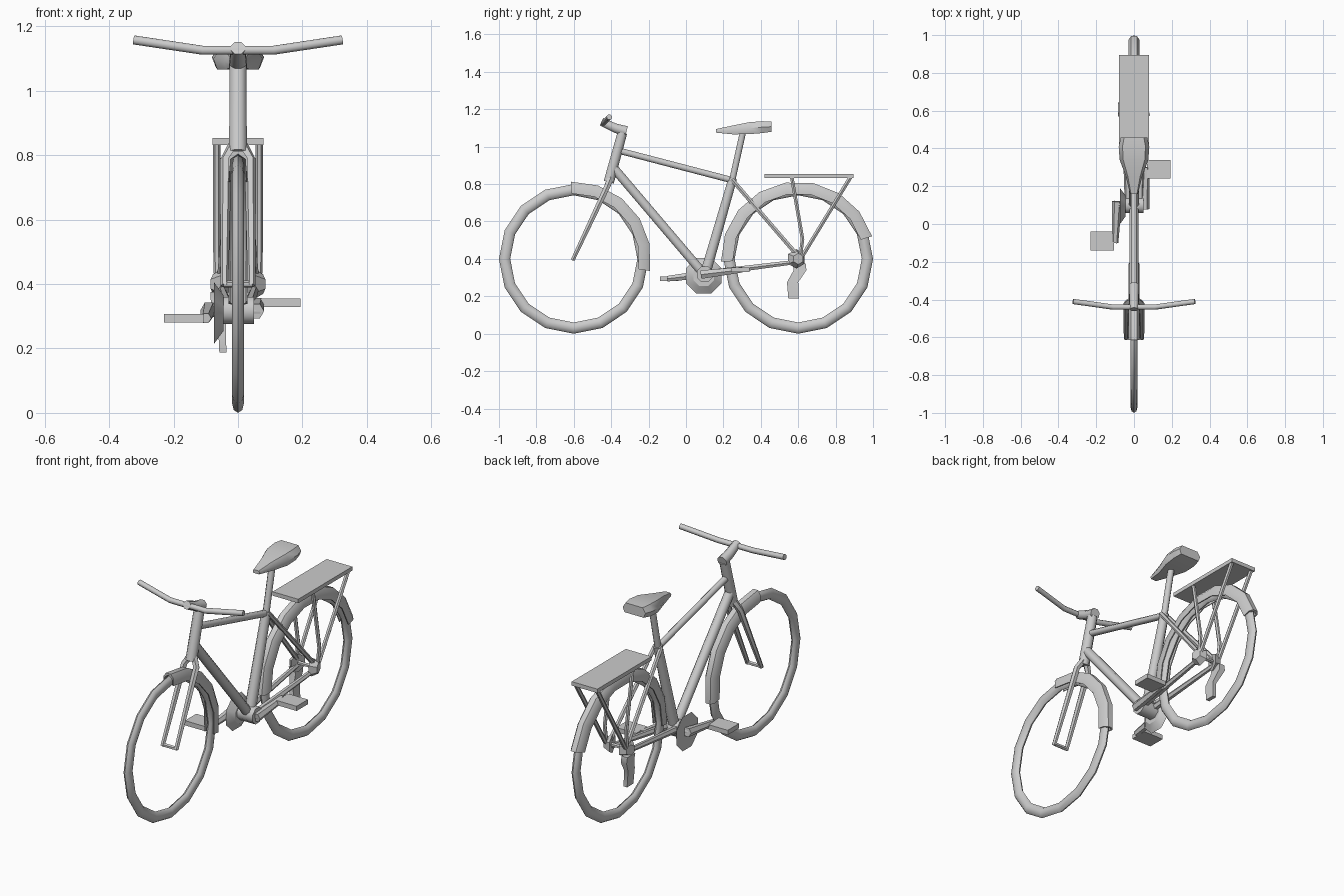
import bpy, bmesh, math
from mathutils import Vector

if "Cube" in bpy.data.objects:
    bpy.data.objects.remove(bpy.data.objects["Cube"])

BB = Vector((0, 0.1, 0.318))          # crank axis


def loft(name, rings, loop=False, mirror=False, angle=45):
    """Skin equal-sized rings of points, capped unless they form a loop."""
    bm = bmesh.new()
    vr = [[bm.verts.new(p) for p in r] for r in rings]
    n = len(vr[0])
    pairs = list(zip(vr, vr[1:])) + ([(vr[-1], vr[0])] if loop else [])
    for a, b in pairs:
        for i in range(n):
            j = (i + 1) % n
            bm.faces.new((a[i], a[j], b[j], b[i]))
    if not loop:
        bm.faces.new(vr[0])
        bm.faces.new(vr[-1])
    bmesh.ops.recalc_face_normals(bm, faces=bm.faces)
    me = bpy.data.meshes.new(name)
    bm.to_mesh(me)
    bm.free()
    me.shade_smooth()
    me.set_sharp_from_angle(angle=math.radians(angle))
    ob = bpy.data.objects.new(name, me)
    bpy.context.collection.objects.link(ob)
    if mirror:
        ob.modifiers.new("mirror", 'MIRROR').use_axis[0] = True
    return ob


def tube(name, pts, radii, sides=8, mirror=False, angle=50):
    """Round tube through pts with one radius, or one per point."""
    pts = [Vector(p) for p in pts]
    if not isinstance(radii, (list, tuple)):
        radii = [radii] * len(pts)
    d = (pts[-1] - pts[0]).normalized()
    ref = Vector((0, 0, 1)) if abs(d.x) > 0.8 else Vector((1, 0, 0))
    rings = []
    for i, p in enumerate(pts):
        t = (pts[min(i + 1, len(pts) - 1)] - pts[max(i - 1, 0)]).normalized()
        u = t.cross(ref).normalized()
        v = t.cross(u)
        rings.append([p + radii[i] * (u * math.cos(a) + v * math.sin(a))
                      for a in (math.tau * (k + 0.5) / sides for k in range(sides))])
    return loft(name, rings, mirror=mirror, angle=angle)


def revolve(name, section, y, start, end, steps, loop=False):
    """Sweep an (x, radius) section around a wheel axle at y."""
    rings = []
    for i in range(steps if loop else steps + 1):
        a = math.radians(start + (end - start) * i / steps)
        rings.append([(x, y + r * math.cos(a), 0.4 + r * math.sin(a)) for x, r in section])
    return loft(name, rings, loop=loop)


def box(name, c, size):
    x, y, z = (s / 2 for s in size)
    c = Vector(c)
    return loft(name, [[c + Vector((sx * x, a * y, b * z))
                        for a, b in ((-1, -1), (1, -1), (1, 1), (-1, 1))] for sx in (-1, 1)])


# Wheels
tyre = [(0.03 * 0.62 * math.sin(a), 0.37 + 0.03 * math.cos(a))
        for a in (math.tau * k / 8 for k in range(8))]
for label, y in (("front", -0.6), ("rear", 0.6)):
    revolve(label + "_wheel", tyre, y, -90, 270, 16, loop=True)

# Mudguards: thin channels over the tyres
guard = [(-0.03, 0.35), (-0.03, 0.392), (-0.015, 0.413), (0.015, 0.413), (0.03, 0.392),
         (0.03, 0.35), (0.025, 0.35), (0.023, 0.388), (0, 0.404), (-0.023, 0.388), (-0.025, 0.35)]
revolve("front_mudguard", guard, -0.6, -9, 92, 5)
revolve("rear_mudguard", guard, 0.6, 17, 182, 8)

# Frame tubes
tube("head_tube", [(0, -0.413, 0.81), (0, -0.34, 1.075)], [0.03, 0.028])
tube("top_tube", [(0, -0.345, 0.975), (0, 0.25, 0.82)], 0.018)
tube("down_tube", [(0, -0.39, 0.89), (0, 0.09, 0.325)], 0.026)
tube("seat_tube", [(0, 0.103, 0.32), (0, 0.25, 0.83)], [0.03, 0.025])
tube("seat_post", [(0, 0.245, 0.81), (0, 0.305, 1.08)], 0.018)
tube("seat_stay", [(0.018, 0.245, 0.825), (0.052, 0.595, 0.42)], 0.013, 6, mirror=True)
tube("chain_stay", [(0.03, 0.1, 0.322), (0.052, 0.6, 0.385)], [0.019, 0.013], 6, mirror=True)
tube("bottom_bracket", [(-0.05, *BB.yz), (0.05, *BB.yz)], 0.046)

# Fork
tube("fork_blade", [(0.012, -0.405, 0.828), (0.038, -0.422, 0.785), (0.042, -0.605, 0.395)],
     [0.02, 0.018, 0.012], 6, mirror=True)
tube("front_axle", [(-0.045, -0.602, 0.4), (0.045, -0.602, 0.4)], 0.011, 6)

# Stem and handlebar
tube("stem", [(0, -0.318, 1.082), (0, -0.375, 1.098), (0, -0.452, 1.133)], [0.03, 0.027, 0.023])
tube("handlebar", [(-0.323, -0.41, 1.158), (-0.11, -0.44, 1.126),
                   (0.11, -0.44, 1.126), (0.323, -0.41, 1.158)], 0.015)

# Saddle: rings from nose to tail (y, half width, bottom, top)
loft("saddle", [[(-w * 0.75, y, hi), (w * 0.75, y, hi), (w, y, (lo + hi) / 2),
                 (w * 0.85, y, lo), (-w * 0.85, y, lo), (-w, y, (lo + hi) / 2)]
                for y, w, lo, hi in ((0.16, 0.021, 1.075, 1.094), (0.25, 0.043, 1.066, 1.113),
                                     (0.34, 0.076, 1.067, 1.131), (0.41, 0.081, 1.073, 1.136),
                                     (0.458, 0.07, 1.08, 1.134))])

# Cranks, pedals and chainring
for side, s, x0, x1, xp in (("left", 1, 0.055, 0.064, 0.132), ("right", -1, -0.09, -0.1, -0.168)):
    end = BB + Vector((x1, 0.2 * s, 0.024 * s))
    tube(side + "_crank", [BB + Vector((x0, -0.02 * s, -0.002 * s)), end], [0.026, 0.017], 6)
    box(side + "_pedal", (xp, BB.y + 0.19 * s, BB.z + 0.024 * s), (0.124, 0.1, 0.026))
tube("crank_axle", [(-0.1, *BB.yz), (0.07, *BB.yz)], 0.022)
tube("chainring", [(-0.074, 0.095, 0.31), (-0.045, 0.095, 0.31)], [0.103, 0.06], angle=30)

# Rear hub and gear cage
tube("rear_hub", [(0.042, 0.59, 0.4), (0.078, 0.6, 0.4)], [0.052, 0.03], 6, mirror=True, angle=30)
tube("rear_axle", [(-0.05, 0.597, 0.4), (0.05, 0.597, 0.4)], 0.011, 6)
loft("gear_cage", [[(x + dx, y + dy, z) for dx, dy in ((-t, -d), (t, -d), (t, d), (-t, d))]
                   for x, y, z, t, d in ((-0.068, 0.605, 0.375, 0.018, 0.035),
                                         (-0.066, 0.61, 0.34, 0.018, 0.034),
                                         (-0.05, 0.57, 0.275, 0.012, 0.03),
                                         (-0.047, 0.575, 0.188, 0.011, 0.028))])

# Luggage rack
box("rack_plate", (0, 0.657, 0.843), (0.158, 0.477, 0.022))
tube("rack_front_leg", [(0.066, 0.565, 0.84), (0.066, 0.623, 0.505), (0.064, 0.612, 0.42)],
     0.011, 6, mirror=True)
tube("rack_rear_leg", [(0.066, 0.88, 0.838), (0.062, 0.622, 0.415)], 0.012, 6, mirror=True)
